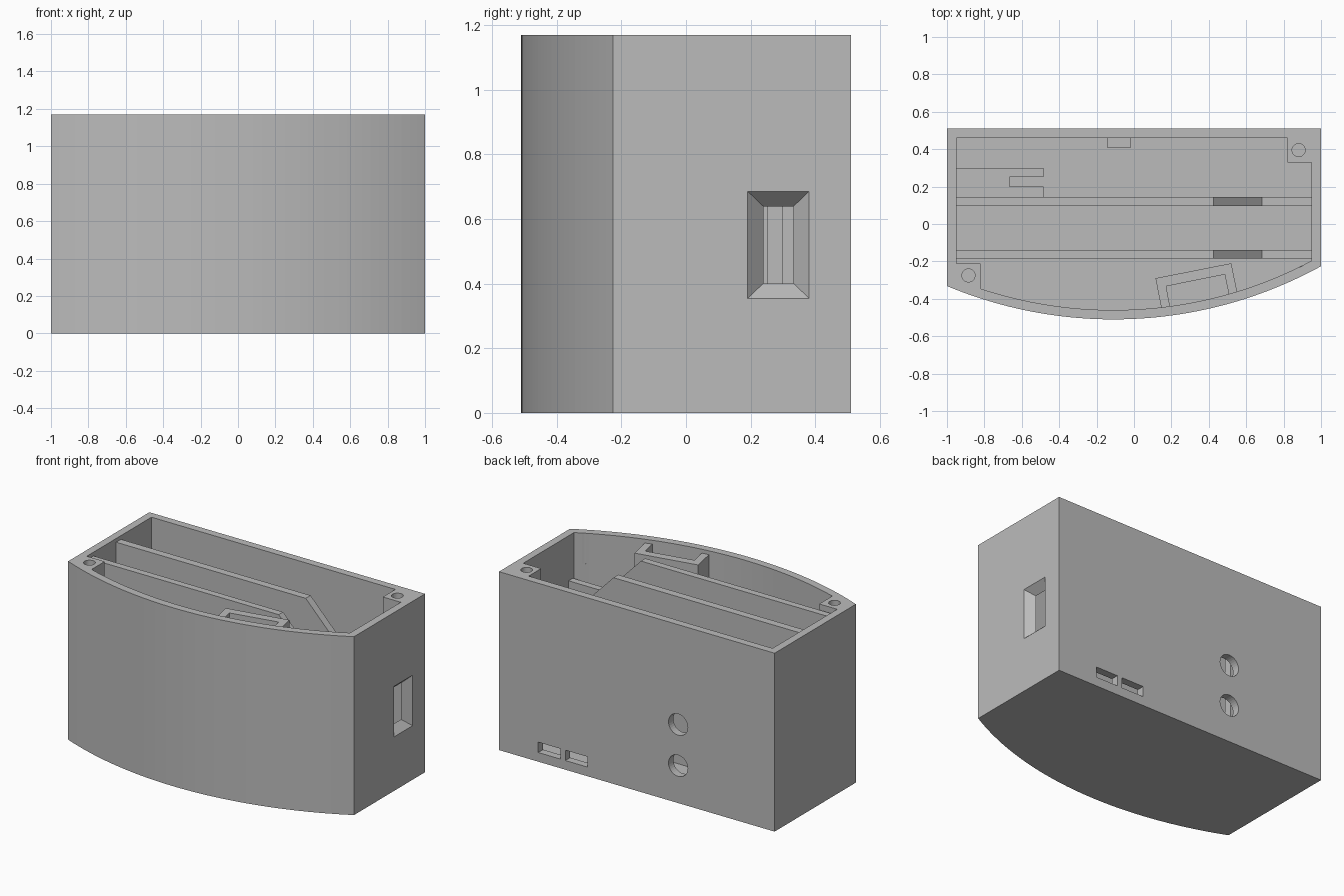
import bpy, bmesh, math
from mathutils import Matrix, Vector

cube = bpy.data.objects.get("Cube")
if cube:
    bpy.data.objects.remove(cube, do_unlink=True)

H, WALL = 1.17, 0.05
RAIL_TOP = H - 0.025
CX, CY, R = -0.11, 1.80, 2.31          # centre and radius of the bowed front

grey = bpy.data.materials.new("plain_grey")
grey.use_nodes = True
COLOUR = (0.5, 0.5, 0.5, 1)
grey.diffuse_color = COLOUR
grey.node_tree.nodes["Principled BSDF"].inputs["Base Color"].default_value = COLOUR


def make(name, bm):
    bmesh.ops.recalc_face_normals(bm, faces=bm.faces)
    mesh = bpy.data.meshes.new(name)
    bm.to_mesh(mesh)
    bm.free()
    mesh.materials.append(grey)
    obj = bpy.data.objects.new(name, mesh)
    bpy.context.scene.collection.objects.link(obj)
    return obj


def prism(name, outline, start, end, axis="z"):
    """Extrude an outline of (x, y) along z, or of (x, z) along y."""
    bm = bmesh.new()
    place = (lambda a, b: (a, b, start)) if axis == "z" else (lambda a, b: (a, start, b))
    face = bm.faces.new([bm.verts.new(place(*p)) for p in outline])
    moved = bmesh.ops.extrude_face_region(bm, geom=[face])["geom"]
    step = Vector((0, 0, end - start) if axis == "z" else (0, end - start, 0))
    bmesh.ops.translate(bm, vec=step, verts=[v for v in moved if isinstance(v, bmesh.types.BMVert)])
    return make(name, bm)


def rect(x0, x1, y0, y1):
    return [(x0, y0), (x1, y0), (x1, y1), (x0, y1)]


def box(name, x0, x1, y0, y1, z0, z1):
    return prism(name, rect(x0, x1, y0, y1), z0, z1)


def cylinder(name, centre, radius, depth, turn=0):
    bm = bmesh.new()
    bmesh.ops.create_cone(bm, cap_ends=True, segments=32, radius1=radius, radius2=radius, depth=depth,
                          matrix=Matrix.Translation(centre) @ Matrix.Rotation(turn, 4, "X"))
    return make(name, bm)


def cut(target, cutter):
    """Subtract the cutter from the target and remove the cutter."""
    cutter.hide_render = True
    mod = target.modifiers.new("cut", "BOOLEAN")
    mod.operation, mod.solver, mod.object = "DIFFERENCE", "EXACT", cutter
    graph = bpy.context.evaluated_depsgraph_get()
    result = bpy.data.meshes.new_from_object(target.evaluated_get(graph))
    target.modifiers.clear()
    target.data = result
    bpy.data.objects.remove(cutter, do_unlink=True)


def bowed_outline(half, back, radius, steps=48):
    front = []
    for i in range(steps + 1):
        x = -half + 2 * half * i / steps
        front.append((x, CY - math.sqrt(radius ** 2 - (x - CX) ** 2)))
    return front + [(half, back), (-half, back)]


# Housing and the hollow inside it
housing = prism("housing", bowed_outline(1, 0.51, R), 0, H)
hollow = prism("hollow", bowed_outline(1 - WALL, 0.51 - WALL, R - WALL), WALL, H + 0.1)


# Corner screw posts, with undersides sloping down to the walls
def post(sx, y_in, y_out):
    bm = bmesh.new()
    bmesh.ops.create_cube(bm, size=1)
    for v in bm.verts:
        run_x = 0.16 if v.co.x > 0 else 0
        run_y = abs(y_out - y_in) if v.co.y > 0 else 0
        y = y_out if v.co.y > 0 else y_in
        z = H + 0.2 if v.co.z > 0 else H - 0.19 - 0.9 * (run_x + run_y)
        v.co = (sx * (0.82 + run_x), y, z)
    return make("post", bm)


for sx, y_in, y_out in ((-1, 0.33, 0.49), (1, 0.33, 0.49), (-1, -0.21, -0.42), (1, -0.13, -0.40)):
    cut(hollow, post(sx, y_in, y_out))
cut(housing, hollow)

# Screw holes in the posts
for x, y in ((-0.885, 0.395), (0.88, 0.395), (-0.885, -0.275), (0.88, -0.195)):
    cut(housing, cylinder("screw_hole", (x, y, H), 0.035, 0.4))

# Round holes and small slots through the back wall
for z in (0.515, 0.245):
    cut(housing, cylinder("round_hole", (-0.30, 0.51, z), 0.07, 0.14, math.pi / 2))
for x in (0.635, 0.438):
    cut(housing, box("back_slot", x - 0.08, x + 0.08, 0.44, 0.58, 0.06, 0.128))

# Tapered window through the side wall, continued a little past both faces
bm = bmesh.new()
bmesh.ops.create_cube(bm, size=2)
for v in bm.verts:
    outer = v.co.x > 0
    half_y, half_z = (0.105, 0.175) if outer else (0.037, 0.11)
    v.co = (1.01 if outer else 0.94, 0.286 + v.co.y * half_y, 0.52 + v.co.z * half_z)
cut(housing, make("side_window", bm))

# Long rails with a ramp down at one end
rail_side = [(-0.97, 0.03), (0.97, 0.03), (0.97, 0.875), (0.685, 0.875), (0.425, RAIL_TOP), (-0.97, RAIL_TOP)]
for name, y0, y1 in (("back_rail", 0.095, 0.145), ("front_rail", -0.185, -0.14)):
    prism(name, rail_side, y0, y1, "y")

# Slotted holder beside the back rail
holder = [(-0.97, 0.14), (-0.485, 0.14), (-0.485, 0.20), (-0.665, 0.20),
          (-0.665, 0.25), (-0.485, 0.25), (-0.485, 0.30), (-0.97, 0.30)]
prism("slotted_holder", holder, 0.03, 0.85)

# Small rib on the back wall
box("back_rib", -0.145, -0.015, 0.41, 0.48, 0.03, 0.75)

# Tilted U bracket on the bowed wall
bracket = [(0.115, -0.29), (0.148, -0.46), (0.196, -0.46), (0.172, -0.333),
           (0.485, -0.27), (0.51, -0.39), (0.555, -0.38), (0.52, -0.21)]
prism("front_bracket", bracket, 0.03, RAIL_TOP)
